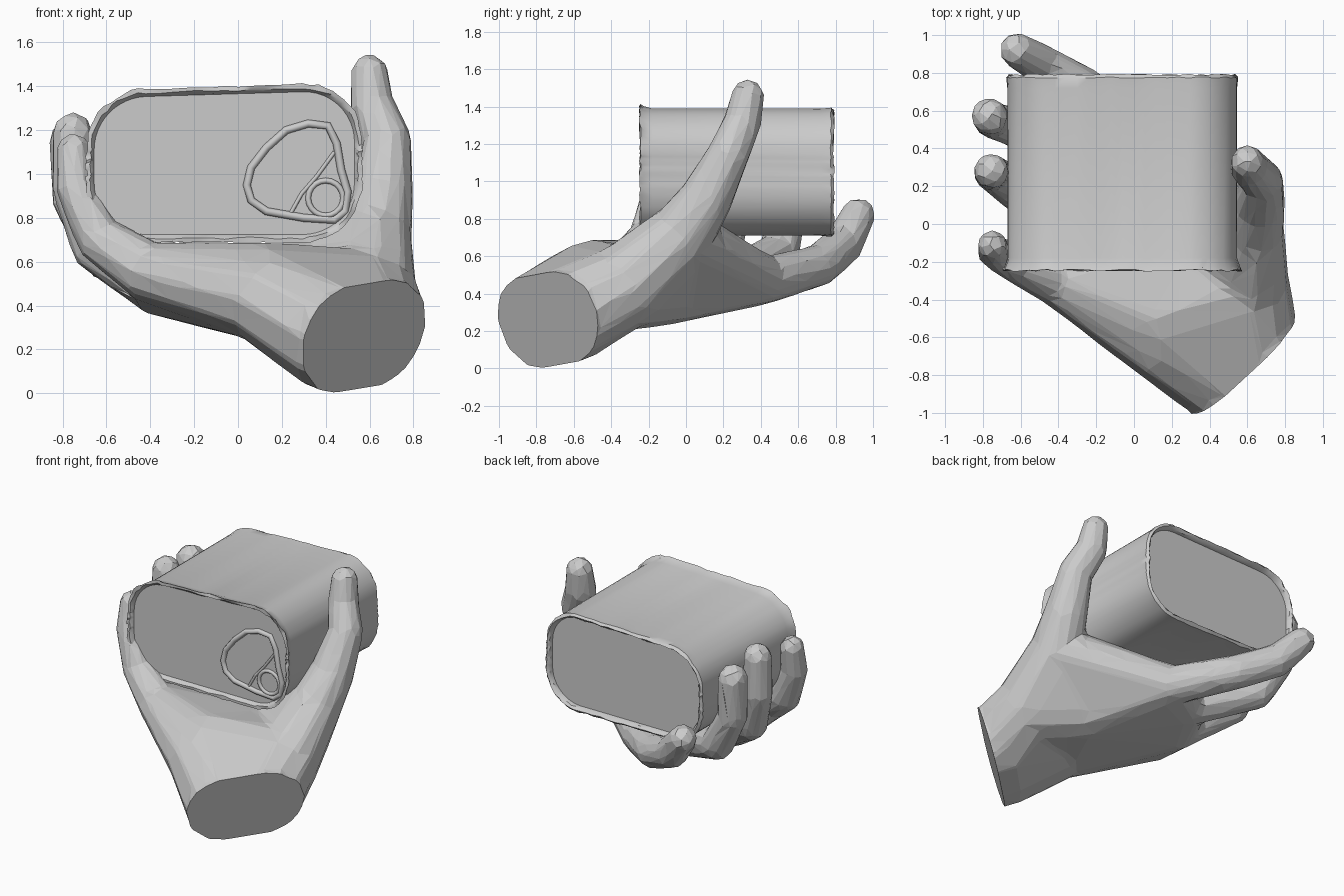
import bpy, bmesh, math, random
from mathutils import Vector, Matrix

random.seed(4)
if "Cube" in bpy.data.objects:
    bpy.data.objects.remove(bpy.data.objects["Cube"], do_unlink=True)

grey = bpy.data.materials.new("plain grey")
grey.use_nodes = True
COLOUR = (0.6, 0.6, 0.6, 1)
grey.diffuse_color = COLOUR
grey.node_tree.nodes["Principled BSDF"].inputs["Base Color"].default_value = COLOUR


def add_object(name, bm):
    bmesh.ops.recalc_face_normals(bm, faces=bm.faces)
    mesh = bpy.data.meshes.new(name)
    bm.to_mesh(mesh)
    bm.free()
    obj = bpy.data.objects.new(name, mesh)
    bpy.context.collection.objects.link(obj)
    mesh.materials.append(grey)
    return obj


# ---- Tin: rounded rectangle lofted from back to front ----
LEFT, RIGHT, LOW, HIGH, CORNER = -0.67, 0.545, 0.71, 1.38, 0.25
SIGNS = [(1, 1), (-1, 1), (-1, -1), (1, -1)]


def tin_loop(bm, y, grow, rough):
    middle = Vector(((LEFT + RIGHT) / 2, y, (LOW + HIGH) / 2))
    centres = [Vector((sx * ((RIGHT - LEFT) / 2 - CORNER), 0, sz * ((HIGH - LOW) / 2 - CORNER)))
               for sx, sz in SIGNS]
    verts = []
    for k in range(4):
        # each quarter is a corner arc followed by a straight run
        for i in range(24):
            t = i / 12
            angle = math.pi / 2 * (k + min(t, 1))
            centre = centres[k].lerp(centres[(k + 1) % 4], max(0, t - 1))
            v = middle + centre + (CORNER + grow) * Vector((math.cos(angle), 0, math.sin(angle)))
            if v.z > 1:
                v.z += 0.03 * v.x
            v += Vector([random.uniform(-rough, rough) for _ in range(3)])
            verts.append(bm.verts.new(v))
    return verts


tin = bmesh.new()
stations = [(0.75, -0.03, 0), (0.775, -0.025, 0.005), (0.79, -0.012, 0.005),
            (0.775, 0.003, 0.004), (0.72, 0, 0.001), (-0.18, 0, 0.001),
            (-0.225, 0.012, 0.005), (-0.245, 0.022, 0.006),
            (-0.245, 0.002, 0.006), (-0.23, -0.008, 0.004), (-0.22, -0.014, 0)]
loops = [tin_loop(tin, *s) for s in stations]
for a, b in zip(loops, loops[1:]):
    for i in range(len(a)):
        j = (i + 1) % len(a)
        tin.faces.new((a[i], a[j], b[j], b[i]))
tin.faces.new(loops[0])
tin.faces.new(loops[-1])
tin_obj = add_object("tin", tin)
bpy.ops.object.select_all(action='DESELECT')
tin_obj.select_set(True)
bpy.context.view_layer.objects.active = tin_obj
bpy.ops.object.shade_smooth_by_angle(angle=math.radians(35))


# ---- Pull tab: raised ridges and a rivet on the front panel ----
def ridge(name, points, closed, radius):
    curve = bpy.data.curves.new(name, 'CURVE')
    curve.dimensions = '3D'
    curve.bevel_depth = radius
    curve.bevel_resolution = 2
    curve.use_fill_caps = True
    spline = curve.splines.new('POLY')
    spline.points.add(len(points) - 1)
    for p, (x, z) in zip(spline.points, points):
        p.co = (x, -0.222, z, 1)
    spline.use_cyclic_u = closed
    obj = bpy.data.objects.new(name, curve)
    bpy.context.collection.objects.link(obj)
    curve.materials.append(grey)


ridge("tab_outline", [(0.04, 0.95), (0.06, 1.03), (0.13, 1.12), (0.22, 1.2), (0.32, 1.23),
                      (0.41, 1.22), (0.45, 1.14), (0.47, 1.02), (0.5, 0.92), (0.49, 0.83),
                      (0.44, 0.79), (0.3, 0.8), (0.13, 0.83), (0.06, 0.88)], True, 0.018)
ridge("tab_crossbar", [(0.44, 1.1), (0.36, 0.99), (0.29, 0.91), (0.24, 0.82)], False, 0.009)
ring = [(0.4 + 0.08 * math.cos(a * math.pi / 10), 0.89 + 0.08 * math.sin(a * math.pi / 10))
        for a in range(20)]
ridge("rivet_ring", ring, True, 0.013)


# ---- Hand: hulls around ball joints, fused, then faceted ----
def hull(target, *balls):
    points = bmesh.new()
    for x, y, z, r in balls:
        bmesh.ops.create_icosphere(points, subdivisions=2, radius=r,
                                   matrix=Matrix.Translation((x, y, z)))
    shell = bmesh.new()
    for v in points.verts:
        shell.verts.new(v.co)
    points.free()
    bmesh.ops.convex_hull(shell, input=shell.verts[:])
    bmesh.ops.delete(shell, geom=[v for v in shell.verts if not v.link_faces], context='VERTS')
    part = bpy.data.meshes.new("part")
    shell.to_mesh(part)
    shell.free()
    target.from_mesh(part)
    bpy.data.meshes.remove(part)


def chain(target, *balls):
    for a, b in zip(balls, balls[1:]):
        hull(target, a, b)


# the wrist is an oval tube along the direction of its cut
WRIST = Vector((0.57, -0.74, 0.26))
OUTWARD = Vector((0.69, -0.7, -0.27)).normalized()
ACROSS = Vector((0.09, 0.083, 0.015))


def wrist_pair(distance):
    centre = WRIST + OUTWARD * distance
    return [(*(centre + ACROSS * side), 0.26) for side in (1, -1)]


wrist = wrist_pair(-0.06)
heel = (0.1, -0.5, 0.47, 0.22)
heel_low = (0.12, -0.62, 0.43, 0.2)
palm = (0.3, -0.1, 0.43, 0.2)
thumb_base = (0.6, -0.34, 0.43, 0.23)
thumb_low = (0.62, -0.04, 0.7, 0.18)
knuckles = [(-0.4, -0.3, 0.55, 0.14), (-0.36, 0.0, 0.48, 0.13),
            (-0.22, 0.27, 0.48, 0.13), (0.05, 0.42, 0.47, 0.13)]

hand = bmesh.new()
hull(hand, *wrist, *wrist_pair(0.2))
hull(hand, *wrist, heel, heel_low, thumb_base)
hull(hand, heel, thumb_base, palm)
hull(hand, heel, heel_low, palm, knuckles[0], knuckles[1])
hull(hand, palm, *knuckles[1:])
hull(hand, thumb_base, thumb_low, palm)
hull(hand, thumb_low, palm, knuckles[3])
chain(hand, thumb_low, (0.66, 0.11, 0.91, 0.145), (0.68, 0.23, 1.15, 0.115),
      (0.61, 0.3, 1.31, 0.105), (0.6, 0.33, 1.46, 0.09))
# little, ring, middle and index fingers
chain(hand, knuckles[0], (-0.63, -0.2, 0.7, 0.11), (-0.74, -0.15, 0.93, 0.09),
      (-0.75, -0.11, 1.11, 0.08))
chain(hand, knuckles[1], (-0.65, 0.2, 0.66, 0.11), (-0.75, 0.27, 0.93, 0.1),
      (-0.755, 0.28, 1.19, 0.095))
chain(hand, knuckles[2], (-0.6, 0.5, 0.62, 0.11), (-0.75, 0.55, 0.88, 0.1),
      (-0.765, 0.57, 1.15, 0.1))
chain(hand, knuckles[3], (-0.25, 0.71, 0.55, 0.115), (-0.48, 0.84, 0.66, 0.11),
      (-0.62, 0.92, 0.82, 0.095))
hand_obj = add_object("hand", hand)

remesh = hand_obj.modifiers.new("fuse", 'REMESH')
remesh.mode = 'VOXEL'
remesh.voxel_size = 0.02
soften = hand_obj.modifiers.new("soften", 'SMOOTH')
soften.factor = 0.5
soften.iterations = 8
facet = hand_obj.modifiers.new("facet", 'DECIMATE')
facet.ratio = 0.03

# cut the wrist flat
bpy.context.view_layer.update()
baked = hand_obj.evaluated_get(bpy.context.evaluated_depsgraph_get()).to_mesh()
bm = bmesh.new()
bm.from_mesh(baked)
bmesh.ops.bisect_plane(bm, geom=bm.verts[:] + bm.edges[:] + bm.faces[:],
                       plane_co=WRIST, plane_no=OUTWARD, clear_outer=True)
bmesh.ops.holes_fill(bm, edges=[e for e in bm.edges if e.is_boundary], sides=0)
hand_obj.modifiers.clear()
bm.to_mesh(hand_obj.data)
bm.free()
for face in hand_obj.data.polygons:
    face.use_smooth = False
